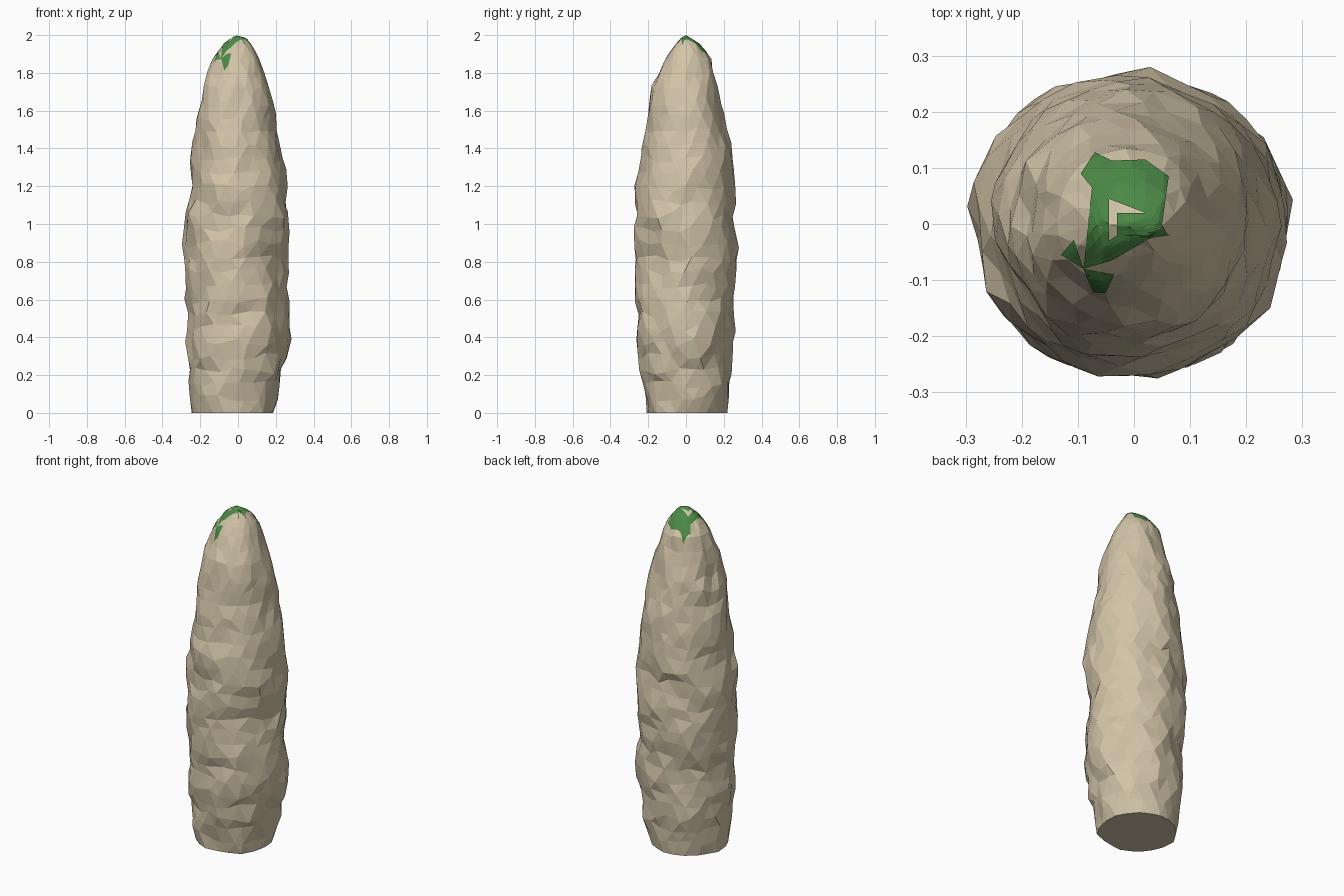
import bpy, bmesh, math, random
from mathutils import Vector, noise
from mathutils.bvhtree import BVHTree

if "Cube" in bpy.data.objects:
    bpy.data.objects.remove(bpy.data.objects["Cube"])

random.seed(4)
SIDES, RINGS = 21, 29

# z, x-min, x-max, y-min, y-max of the tapering pillar
PROFILE = [
    (0.00, -.240, .198, -.205, .215), (0.20, -.263, .237, -.24, .24),
    (0.43, -.268, .275, -.25, .252), (0.65, -.285, .260, -.272, .255),
    (0.85, -.288, .265, -.258, .275), (1.05, -.275, .270, -.265, .260),
    (1.20, -.254, .252, -.268, .256), (1.40, -.242, .222, -.230, .243),
    (1.60, -.215, .195, -.205, .200), (1.75, -.175, .160, -.168, .158),
    (1.87, -.138, .115, -.115, .135), (1.94, -.092, .085, -.072, .095),
    (1.985, -.042, .048, -.028, .03)]


def section(z):
    for a, b in zip(PROFILE, PROFILE[1:]):
        if z <= b[0]:
            t = (z - a[0]) / (b[0] - a[0])
            return [p + (q - p) * t for p, q in zip(a[1:], b[1:])]
    return PROFILE[-1][1:]


def material(name, color):
    m = bpy.data.materials.new(name)
    m.diffuse_color = color
    m.use_nodes = True
    m.node_tree.nodes["Principled BSDF"].inputs["Base Color"].default_value = m.diffuse_color
    return m


def add_object(name, bm, mat):
    me = bpy.data.meshes.new(name)
    bm.to_mesh(me)
    ob = bpy.data.objects.new(name, me)
    bpy.context.collection.objects.link(ob)
    me.materials.append(mat)
    return ob


# Rock pillar: stacked irregular rings, faceted
bm = bmesh.new()
levels = [1.87 * i / (RINGS - 4) for i in range(RINGS - 3)] + [1.915, 1.955, 1.985]
rings = []
for i, z in enumerate(levels):
    x0, x1, y0, y1 = section(z)
    fade = min(1, (2.02 - z) / 0.35)
    ring = []
    for j in range(SIDES):
        a = math.tau * (j + 0.5 * (i % 2) + random.uniform(-.22, .22)) / SIDES
        zz = z if i == 0 else z + random.uniform(-.022, .022) * fade
        c, s = math.cos(a), math.sin(a)
        n = noise.noise(Vector((c * 1.8, s * 1.8, z * 7))) * .026
        n += random.uniform(-.006, .006)
        k = 1 + n * fade / 0.25
        ring.append(bm.verts.new(((x0 + x1) / 2 + (x1 - x0) / 2 * c * k,
                                  (y0 + y1) / 2 + (y1 - y0) / 2 * s * k, zz)))
    rings.append(ring)
for i, (lo, hi) in enumerate(zip(rings, rings[1:])):
    for j in range(SIDES):
        k = (j + 1) % SIDES
        if i % 2 == 0:
            tris = (lo[j], lo[k], hi[j]), (lo[k], hi[k], hi[j])
        else:
            tris = (lo[j], hi[k], hi[j]), (lo[j], lo[k], hi[k])
        for t in tris:
            bm.faces.new(t)
bm.faces.new(rings[0][::-1])
tip = bm.verts.new((-.01, 0, 2))
for j in range(SIDES):
    bm.faces.new((rings[-1][j], rings[-1][(j + 1) % SIDES], tip))
bmesh.ops.remove_doubles(bm, verts=[v for v in bm.verts if v.co.z > 1.8], dist=.022)
top = max(v.co.z for v in bm.verts)
for v in bm.verts:
    v.co.z *= 1.996 / top
bmesh.ops.recalc_face_normals(bm, faces=bm.faces[:])
tree = BVHTree.FromBMesh(bm)
add_object("rock_pillar", bm, material("stone", (.64, .55, .39, 1)))
bm.free()

# Moss patches: outlines draped over the tip
PATCHES = [
    [(-.095, .09), (-.07, .128), (-.04, .113), (.02, .115), (.062, .085),
     (.05, 0), (.02, .02), (-.045, .045), (-.075, .065)],
    [(-.075, .065), (-.045, .045), (-.045, -.03), (-.09, -.08)],
    [(-.03, .02), (.02, .02), (.05, 0), (.06, -.02), (-.03, -.02)],
    [(-.045, -.03), (-.03, -.02), (.06, -.02), (.03, -.025), (-.04, -.065), (-.09, -.08)],
    [(-.13, -.055), (-.107, -.028), (-.09, -.08)],
    [(-.09, -.08), (-.035, -.09), (-.05, -.123), (-.073, -.122)]]
bm = bmesh.new()
for patch in PATCHES:
    bm.faces.new([bm.verts.new((x, y, 3)) for x, y in patch])
bmesh.ops.triangulate(bm, faces=bm.faces[:])
bmesh.ops.subdivide_edges(bm, edges=bm.edges[:], cuts=4, use_grid_fill=True)
bmesh.ops.triangulate(bm, faces=bm.faces[:])
for f in bm.faces:
    f.normal_update()
    if f.normal.z < 0:
        f.normal_flip()
for v in bm.verts:
    hit, normal, _, _ = tree.ray_cast(v.co, Vector((0, 0, -1)))
    if hit:
        v.co = hit + Vector((0, 0, .004))
add_object("moss_cap", bm, material("moss", (.07, .25, .06, 1)))
bm.free()
